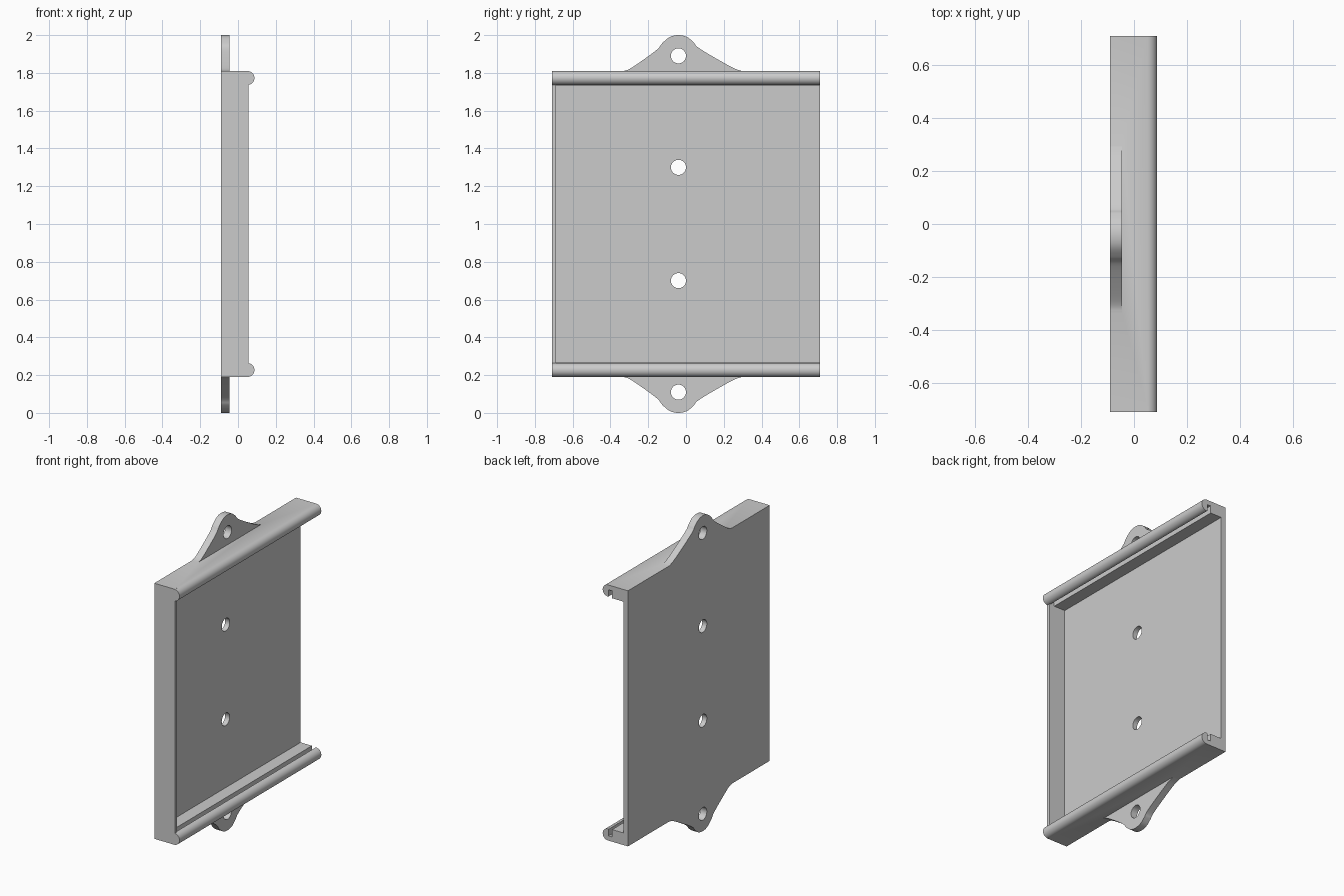
import bpy, bmesh, math
from mathutils import Vector, Matrix

cube = bpy.data.objects.get("Cube")
if cube:
    bpy.data.objects.remove(cube, do_unlink=True)

grey = bpy.data.materials.new("plain_grey")
grey.use_nodes = True
colour = (0.6, 0.6, 0.6, 1)
grey.diffuse_color = colour
grey.node_tree.nodes["Principled BSDF"].inputs["Base Color"].default_value = colour

BACK, WALL, HALF, MID, RAIL = -0.09, 0.055, 0.71, 1.0, 0.81
HOLE_Y, HOLE_R = -0.04, 0.04


def extrude(name, points, vector):
    """Solid made by sweeping a closed outline along a vector."""
    bm = bmesh.new()
    face = bm.faces.new([bm.verts.new(p) for p in points])
    result = bmesh.ops.extrude_face_region(bm, geom=[face])
    moved = [v for v in result["geom"] if isinstance(v, bmesh.types.BMVert)]
    bmesh.ops.translate(bm, vec=vector, verts=moved)
    bmesh.ops.recalc_face_normals(bm, faces=bm.faces)
    mesh = bpy.data.meshes.new(name)
    bm.to_mesh(mesh)
    bm.free()
    mesh.materials.append(grey)
    obj = bpy.data.objects.new(name, mesh)
    bpy.context.collection.objects.link(obj)
    return obj


def combine(target, other, operation):
    """Apply a boolean and discard the helper."""
    bpy.context.view_layer.objects.active = target
    mod = target.modifiers.new(operation.lower(), "BOOLEAN")
    mod.object, mod.operation, mod.solver = other, operation, "EXACT"
    bpy.ops.object.modifier_apply(modifier=mod.name)
    bpy.data.objects.remove(other, do_unlink=True)


def smooth_path(points, steps=6):
    """Catmull-Rom curve through an open run of 2D points."""
    pts = [Vector(p) for p in points]
    pts = [pts[0]] + pts + [pts[-1]]
    path = []
    for a, b, c, d in zip(pts, pts[1:], pts[2:], pts[3:]):
        for i in range(steps):
            t = i / steps
            path.append(0.5 * (2 * b + (c - a) * t + (2 * a - 5 * b + 4 * c - d) * t**2
                               + (3 * b - a - 3 * c + d) * t**3))
    return path + [pts[-1]]


# Back plate with a hooked rail along each edge, as one C-shaped profile
lip = 0.037
half_profile = [(BACK, RAIL)]
for i in range(17):
    a = math.pi / 2 - math.pi * i / 16
    half_profile.append((0.05 + lip * math.cos(a), RAIL - lip + lip * math.sin(a)))
half_profile += [(0.046, RAIL - 0.072), (0.046, RAIL - 0.03), (0.021, RAIL - 0.03),
                 (0.021, RAIL - 0.077), (-0.058, RAIL - 0.077)]
profile = half_profile + [(x, -z) for x, z in reversed(half_profile)]
holder = extrude("rail_holder", [(x, -HALF, MID + z) for x, z in profile], (0, 2 * HALF, 0))

# Thin stop wall closing the front end
wall = extrude("end_wall", [(x, -HALF, MID + z) for x, z in
                            ((BACK, -RAIL), (WALL, -RAIL), (WALL, RAIL), (BACK, RAIL))],
               (0, 0.022, 0))
combine(holder, wall, "UNION")

# Mounting ears above and below, flared into the rails
ear = smooth_path([(-0.335, RAIL), (-0.29, 0.826), (-0.16, 0.918), (-0.125, 0.958),
                   (-0.085, 0.99), (-0.04, 1.0), (0.005, 0.99), (0.04, 0.962),
                   (0.075, 0.927), (0.235, 0.834), (0.295, RAIL)])
for side in (1, -1):
    outline = [(-0.335, RAIL - 0.02)] + list(ear) + [(0.295, RAIL - 0.02)]
    tab = extrude("mounting_ear", [(BACK, y, MID + side * z) for y, z in outline],
                  (0.045, 0, 0))
    combine(holder, tab, "UNION")

# Four screw holes on one line
for z in (0.11, 0.7, 1.3, 1.89):
    ring = [(-0.2, HOLE_Y + HOLE_R * math.cos(a), z + HOLE_R * math.sin(a))
            for a in (math.tau * i / 40 for i in range(40))]
    combine(holder, extrude("screw_hole", ring, (0.3, 0, 0)), "DIFFERENCE")

bpy.ops.object.select_all(action="DESELECT")
holder.select_set(True)
bpy.context.view_layer.objects.active = holder
bpy.ops.object.shade_smooth_by_angle(angle=math.radians(30))
